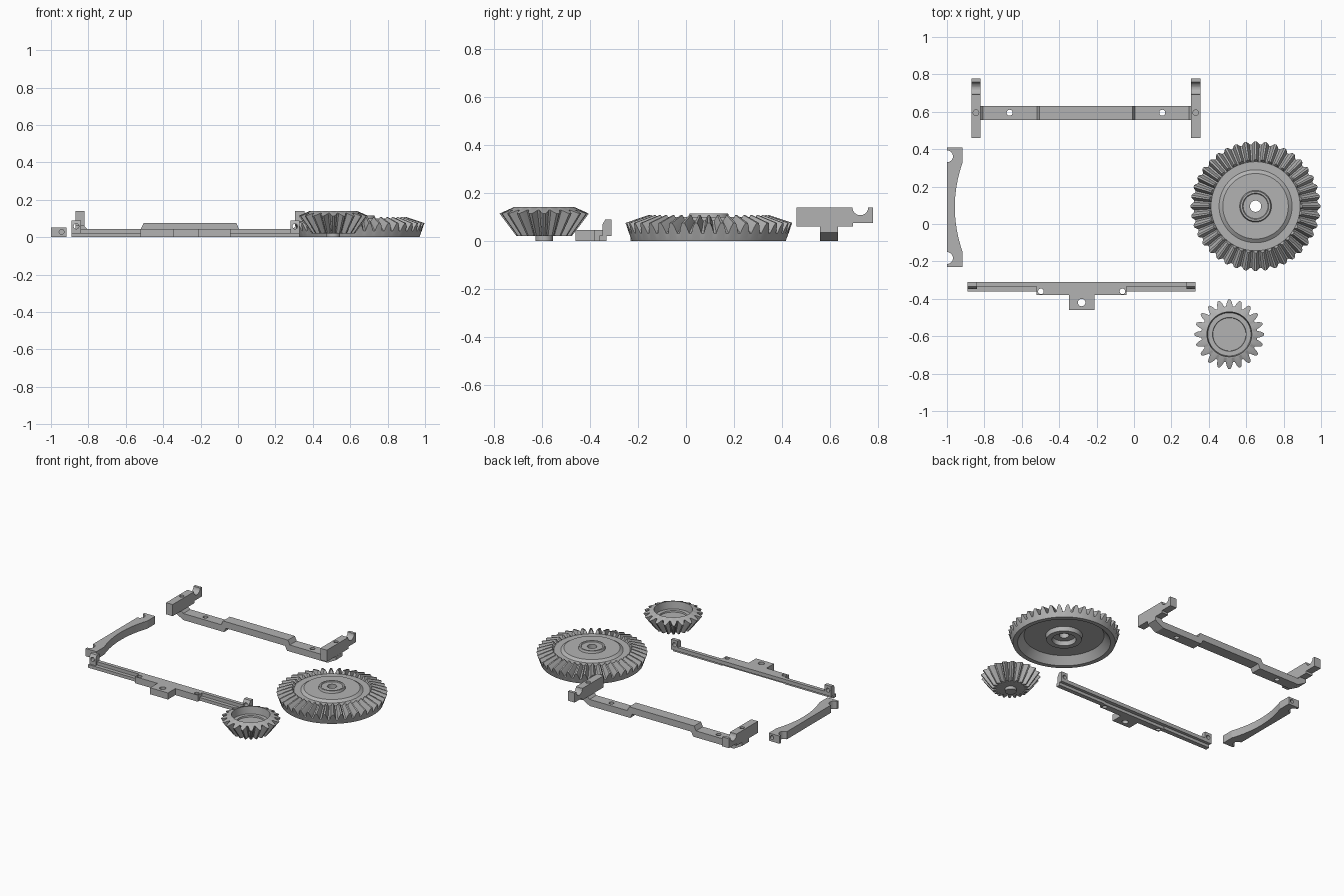
import bpy, bmesh, math
from mathutils import Vector, Matrix

if "Cube" in bpy.data.objects:
    bpy.data.objects.remove(bpy.data.objects["Cube"])

grey = bpy.data.materials.new("plain grey")
grey.diffuse_color = (0.45, 0.45, 0.45, 1)
grey.use_nodes = True
grey.node_tree.nodes["Principled BSDF"].inputs["Base Color"].default_value = grey.diffuse_color


def finish(name, bm, smooth=False):
    bmesh.ops.recalc_face_normals(bm, faces=bm.faces)
    me = bpy.data.meshes.new(name)
    bm.to_mesh(me)
    bm.free()
    me.materials.append(grey)
    ob = bpy.data.objects.new(name, me)
    bpy.context.collection.objects.link(ob)
    bpy.ops.object.select_all(action='DESELECT')
    ob.select_set(True)
    bpy.context.view_layer.objects.active = ob
    if smooth:
        bpy.ops.object.shade_smooth_by_angle(angle=math.radians(25))
    return ob


def extrude(name, pts, axis, lo, hi):
    """Prism from a 2D outline: x -> (y, z), y -> (x, z), z -> (x, y)."""
    def place(p, h):
        return {'x': (h, p[0], p[1]), 'y': (p[0], h, p[1]), 'z': (p[0], p[1], h)}[axis]
    bm = bmesh.new()
    a = [bm.verts.new(place(p, lo)) for p in pts]
    b = [bm.verts.new(place(p, hi)) for p in pts]
    n = len(pts)
    bm.faces.new(a)
    bm.faces.new(b)
    for i in range(n):
        bm.faces.new((a[i], a[(i + 1) % n], b[(i + 1) % n], b[i]))
    return finish(name, bm)


def rect(x0, x1, y0, y1):
    return [(x0, y0), (x1, y0), (x1, y1), (x0, y1)]


def drill(ob, centre, r, axis='z', depth=0.4):
    """Cut a round hole through a part."""
    rot = {'x': Matrix.Rotation(math.pi / 2, 4, 'Y'),
           'y': Matrix.Rotation(math.pi / 2, 4, 'X'), 'z': Matrix()}[axis]
    bm = bmesh.new()
    bmesh.ops.create_cone(bm, cap_ends=True, segments=24, radius1=r, radius2=r,
                          depth=depth, matrix=Matrix.Translation(Vector(centre)) @ rot)
    cutter = finish("hole_cutter", bm)
    cutter.hide_render = True
    mod = ob.modifiers.new("hole", 'BOOLEAN')
    mod.operation = 'DIFFERENCE'
    mod.solver = 'EXACT'
    mod.object = cutter
    bpy.ops.object.select_all(action='DESELECT')
    bpy.context.view_layer.objects.active = ob
    ob.select_set(True)
    bpy.ops.object.modifier_apply(modifier=mod.name)
    bpy.data.objects.remove(cutter)


# tooth shape over one pitch: (fraction of pitch, height of tooth)
TOOTH = [(0, 0), (.2, 0), (.35, .6), (.5, 1), (.7, 1), (.85, .6)]


def gear(name, cx, cy, teeth, rings, bored):
    """Lathe of (r, z) rings; toothed rings are (root r, root z, tip r, tip z)."""
    bm = bmesh.new()
    loops = []
    for ring in rings:
        r0, z0, r1, z1 = ring if len(ring) == 4 else ring * 2
        loop = []
        for t in range(teeth):
            for f, w in TOOTH:
                a = 2 * math.pi * (t + f - 0.6) / teeth
                r = r0 + (r1 - r0) * w
                loop.append(bm.verts.new((cx + r * math.cos(a), cy + r * math.sin(a),
                                          z0 + (z1 - z0) * w)))
        loops.append(loop)
    n = len(loops[0])
    pairs = list(zip(loops, loops[1:]))
    if bored:
        pairs.append((loops[-1], loops[0]))
    else:
        bm.faces.new(loops[0])
        bm.faces.new(loops[-1])
    for p, q in pairs:
        for i in range(n):
            j = (i + 1) % n
            bm.faces.new((p[i], p[j], q[j], q[i]))
    return finish(name, bm, True)


# large bevel wheel: hollow underside, toothed rim, stepped web and bored hub
gear("large_bevel_gear", 0.65, 0.095, 40, [
    (.03, .05), (.07, .05), (.075, .02), (.11, .02), (.115, .05), (.25, .05),
    (.29, 0), (.32, 0), (.331, .03), (.331, .032, .347, .075),
    (.243, .078, .25, .108), (.238, .086), (.195, .086), (.175, .1), (.085, .1),
    (.08, .115), (.07, .115), (.066, .11), (.03, .11)], True)

# small bevel pinion: cupped top, short stub below
gear("small_bevel_gear", 0.51, -0.59, 20, [
    (.036, 0), (.036, .02), (.08, .02), (.088, .022, .115, .02),
    (.15, .128, .186, .114), (.125, .141), (.12, .141), (.115, .09),
    (.09, .09), (.088, .08)], False)

# rear crossbar with raised middle, mirrored about its centre
BX = -0.257
half = [(-.55, 0), (-.613, .035), (-.613, .06), (-.565, .06), (-.55, .045),
        (-.262, .045), (-.248, .075)]
under = [(-.225, .03), (-.24, 0)]
outline = ([(BX + x, z) for x, z in half] + [(BX - x, z) for x, z in reversed(half)]
           + [(BX - x, z) for x, z in reversed(under)] + [(BX + x, z) for x, z in under])
bar = extrude("rear_crossbar", outline, 'y', 0.557, 0.632)
for s in (-1, 1):
    drill(bar, (BX + s * 0.408, 0.595, 0), 0.016)

# end blocks with a round cradle notch near the back
notch = [(0.725 + .033 * math.cos(a), 0.14 + .033 * math.sin(a))
         for a in (math.pi * (1 + i / 12) for i in range(13))]
block = ([(.46, .06), (.695, .06), (.695, .075), (.777, .075), (.777, .14)]
         + notch[::-1] + [(.46, .14)])
for side, x in (("left", -.87), ("right", .305)):
    ob = extrude(side + "_cradle_block", block, 'x', x, x + .05)
    drill(ob, (x + .025, .595, .1), .015)

# front rail: upper strip, lower strips and central mounting flange
FX = -0.28
extrude("front_rail", rect(FX - .61, FX + .61, .02, .045), 'y', -.335, -.31)
for side, s in (("left", -1), ("right", 1)):
    a, b = sorted((FX + s * .61, FX + s * .24))
    extrude(side + "_rail_ledge", rect(a, b, 0, .022), 'y', -.36, -.33)
    a, b = sorted((FX + s * .61, FX + s * .56))
    ear = extrude(side + "_rail_ear",
                  [(-.348, .02), (-.31, .02), (-.31, .09), (-.335, .09), (-.348, .068)],
                  'x', a, b)
    drill(ear, (FX + s * .585, -.33, .058), .014, 'y', .2)
flange = extrude("mounting_flange", [
    (FX - .24, -.335), (FX - .24, -.38), (FX - .068, -.38), (FX - .068, -.46),
    (FX + .068, -.46), (FX + .068, -.38), (FX + .24, -.38), (FX + .24, -.335)],
    'z', 0, .045)
for x, y, r in ((0, -.42, .02), (-.218, -.36, .015), (.218, -.36, .015)):
    drill(flange, (FX + x, y, .02), r)

# left side brace with concave inner edge and half-round notches
CY = 0.09
curve = [(-.958 - .000 + .04 * (t * t), CY + .235 * t)
         for t in (-1 + i / 8 for i in range(17))]
brace = extrude("side_brace", [(-1, CY - .32), (-.918, CY - .32)] + curve
                + [(-.918, CY + .32), (-1, CY + .32)], 'z', 0, .053)
for s in (-1, 1):
    drill(brace, (-1, CY + s * .272, .02), .032)
    drill(brace, (-.943, CY + s * .32, .028), .013, 'y', .12)
